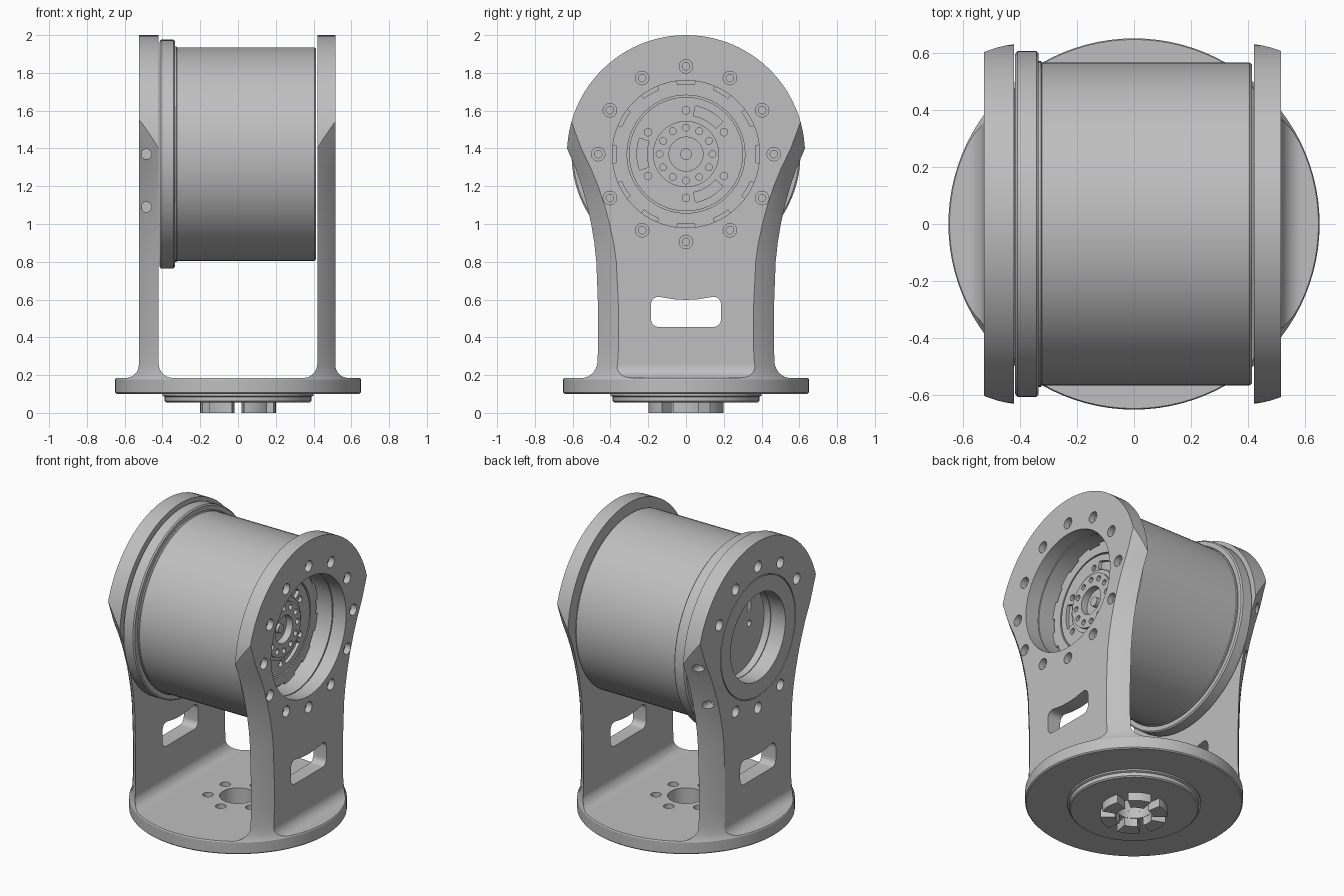
import bpy, bmesh
from math import cos, sin, pi, radians

cube = bpy.data.objects.get("Cube")
if cube:
    bpy.data.objects.remove(cube, do_unlink=True)

mat = bpy.data.materials.new("machined grey")
mat.use_nodes = True
GREY = (0.52, 0.52, 0.52, 1)
mat.diffuse_color = GREY
mat.node_tree.nodes["Principled BSDF"].inputs["Base Color"].default_value = GREY

AXIS_Z = 1.37            # height of the drum axis
HUB = (0, AXIS_Z)


def place(axis, u, v, w):
    return {"x": (w, u, v), "y": (u, w, v), "z": (u, v, w)}[axis]


def arc(c, r, a0, a1, n=8):
    steps = [radians(a0 + (a1 - a0) * i / n) for i in range(n + 1)]
    return [(c[0] + r * cos(a), c[1] + r * sin(a)) for a in steps]


def circle(c, r, n=24):
    return arc(c, r, 0, 360, n)[:-1]


def polar(c, r, a):
    return c[0] + r * cos(radians(a)), c[1] + r * sin(radians(a))


def sector(c, r0, r1, mid, half):
    return arc(c, r1, mid - half, mid + half) + arc(c, r0, mid + half, mid - half)


def prism(bm, pts, axis, a, b):
    """Extrude a closed outline along an axis from a to b."""
    lo, hi = [[bm.verts.new(place(axis, u, v, w)) for u, v in pts] for w in (a, b)]
    bm.faces.new(lo)
    bm.faces.new(hi)
    for i in range(len(pts)):
        j = (i + 1) % len(pts)
        bm.faces.new((lo[i], lo[j], hi[j], hi[i]))


def revolve(bm, profile, axis, c=(0, 0), n=64, tube=False):
    """Spin (radius, position) pairs; ends are capped, or joined for a tube."""
    rings = [[bm.verts.new(place(axis, u, v, w)) for u, v in circle(c, r, n)]
             for r, w in profile]
    pairs = list(zip(rings, rings[1:]))
    if tube:
        pairs.append((rings[-1], rings[0]))
    else:
        bm.faces.new(rings[0])
        bm.faces.new(rings[-1])
    for p, q in pairs:
        for i in range(n):
            j = (i + 1) % n
            bm.faces.new((p[i], p[j], q[j], q[i]))


def finish(name, bm):
    bmesh.ops.recalc_face_normals(bm, faces=bm.faces[:])
    me = bpy.data.meshes.new(name)
    bm.to_mesh(me)
    bm.free()
    me.materials.append(mat)
    ob = bpy.data.objects.new(name, me)
    bpy.context.scene.collection.objects.link(ob)
    return ob


def activate(ob):
    bpy.ops.object.select_all(action="DESELECT")
    ob.select_set(True)
    bpy.context.view_layer.objects.active = ob


def combine(ob, bm, operation="DIFFERENCE"):
    tool = finish("cutter", bm)
    tool.hide_render = True
    mod = ob.modifiers.new("cut", "BOOLEAN")
    mod.operation, mod.solver, mod.object = operation, "EXACT", tool
    activate(ob)
    bpy.ops.object.modifier_apply(modifier=mod.name)
    bpy.data.objects.remove(tool, do_unlink=True)


def smooth(ob):
    activate(ob)
    bpy.ops.object.shade_smooth_by_angle(angle=radians(28))


# Yoke: filleted U section, trimmed by a waisted round body and a round head
bm = bmesh.new()
section = [(-.8, 0), (.8, 0), (.8, .185)]
section += arc((.585, .255), .07, 270, 180) + [(.515, 2.1), (.42, 2.1)]
section += arc((.345, .26), .075, 0, -90) + arc((-.345, .26), .075, 270, 180)
section += [(-.42, 2.1), (-.525, 2.1)] + arc((-.595, .255), .07, 0, -90)
section += [(-.8, .185)]
prism(bm, section, "y", -.9, .9)
yoke = finish("yoke", bm)

bm = bmesh.new()
revolve(bm, [(.643, .1), (.65, .107), (.65, .178), (.645, .187), (.637, .21), (.63, .26),
             (.627, .35), (.627, .55), (.634, .8), (.642, .9), (.655, 1.0), (.672, 1.1),
             (.694, 1.2), (.722, 1.3), (.757, 1.4), (.798, 1.55), (.9, 1.8), (1, 2.2)],
        "z", n=96)
combine(yoke, bm, "INTERSECT")

bm = bmesh.new()
head = arc(HUB, .63, 0, 180, 48) + [(-.7, 1), (-.7, 0), (.7, 0), (.7, 1)]
prism(bm, head, "x", -1, 1)
combine(yoke, bm, "INTERSECT")

# Openings in the yoke
bm = bmesh.new()
prism(bm, circle(HUB, .39, 64), "x", .3, .7)
prism(bm, circle(HUB, .285, 64), "x", -.7, -.3)
revolve(bm, [(.386, -.6), (.386, -.517), (.392, -.517), (.392, -.6)], "x", HUB, tube=True)
for side in (1, -1):
    for a in range(0, 360, 30):
        if side < 0 and a in (0, 180, 210, 330):
            continue
        revolve(bm, [(.036, side * .6), (.036, side * .475), (.02, side * .475),
                     (.02, side * .44)], "x", polar(HUB, .465, a), 20)
    for z, depth in ((AXIS_Z, .5), (1.09, .4)):
        prism(bm, circle((-.485, z), .027, 20), "y", side * depth, side * .8)
window = arc((-.145, .495), .04, 180, 270) + arc((.145, .495), .04, 270, 360)
window += arc((.145, .575), .04, 0, 90) + [(.07, .602), (0, .598), (-.07, .602)]
window += arc((-.145, .575), .04, 90, 180)
prism(bm, window, "x", -.9, .9)
prism(bm, circle((0, 0), .11, 40), "z", 0, .3)
for a in range(30, 390, 60):
    prism(bm, circle(polar((0, 0), .18, a), .032, 20), "z", .13, .3)
combine(yoke, bm)
smooth(yoke)

# Base boss and its coupling teeth
bm = bmesh.new()
revolve(bm, [(.11, .105), (.4, .105), (.4, .09), (.388, .085), (.388, .062), (.38, .055),
             (.11, .055)], "z", tube=True)
smooth(finish("base_boss", bm))
bm = bmesh.new()
for a in range(0, 360, 60):
    prism(bm, sector((0, 0), .112, .2, a, 20.5), "z", 0, .06)
smooth(finish("coupling_teeth", bm))

# Drum with end flange and a recess in each end
FLOOR = .29
bm = bmesh.new()
revolve(bm, [(.285, -.37), (.285, -.416), (.595, -.416), (.606, -.408), (.606, -.342),
             (.598, -.334), (.57, -.334), (.57, -.326), (.565, -.322), (.565, .405),
             (.557, .414), (.39, .414), (.39, FLOOR)], "x", HUB, 96)
drum = finish("drum", bm)
bm = bmesh.new()
prism(bm, [(-.15, 1.45), (-.11, 1.45), (-.11, 1.56), (-.15, 1.56)], "x", -.4, -.34)
prism(bm, circle((-.13, AXIS_Z), .02, 16), "x", -.4, -.34)
combine(drum, bm)
smooth(drum)

# Output ring with rim lugs
bm = bmesh.new()
lo, hi = FLOOR - .01, FLOOR + .022
revolve(bm, [(.312, lo), (.312, hi), (.37, hi), (.37, lo)], "x", HUB, tube=True)
for a in range(15, 375, 30):
    prism(bm, sector(HUB, .365, .392, a, 8), "x", lo, hi - .004)
smooth(finish("output_ring", bm))

# Output hub: stepped disc with slots and bolt holes
bm = bmesh.new()
steps = [(.03, .025), (.03, .0), (.09, .0), (.09, .045), (.175, .045), (.175, .028),
         (.2, .028), (.2, .022), (.302, .022), (.302, -.02)]
revolve(bm, [(r, FLOOR + h) for r, h in steps], "x", HUB)
hub = finish("output_hub", bm)
bm = bmesh.new()
for a in range(60, 420, 120):
    prism(bm, sector(HUB, .207, .26, a, 19), "x", FLOOR - .005, FLOOR + .1)
for a in range(30, 390, 60):
    prism(bm, circle(polar(HUB, .232, a), .02, 16), "x", FLOOR - .005, FLOOR + .1)
for a in range(0, 360, 30):
    prism(bm, circle(polar(HUB, .14, a), .018, 16), "x", FLOOR + .005, FLOOR + .1)
combine(hub, bm)
smooth(hub)
